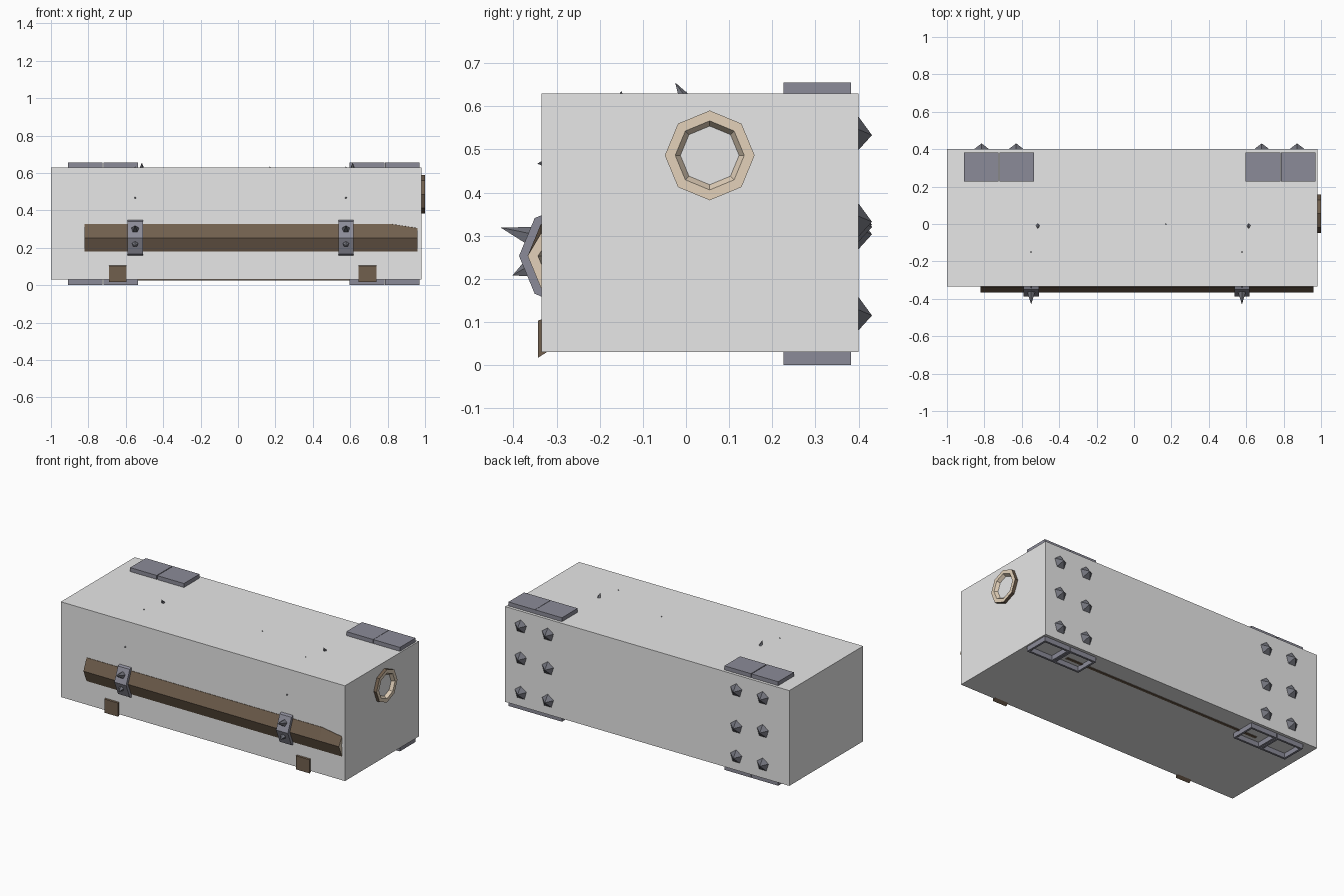
import bpy, bmesh, math
from mathutils import Vector

if "Cube" in bpy.data.objects:
    bpy.data.objects.remove(bpy.data.objects["Cube"])


def material(name, rgb):
    m = bpy.data.materials.new(name)
    m.diffuse_color = (*rgb, 1)
    m.use_nodes = True
    m.node_tree.nodes["Principled BSDF"].inputs["Base Color"].default_value = m.diffuse_color
    return m


GREY = material("pale grey", (0.8, 0.8, 0.8))
STEEL = material("steel", (0.26, 0.26, 0.315))
IRON = material("dark iron", (0.17, 0.175, 0.205))
BARK = material("bark brown", (0.165, 0.115, 0.076))
WOOD = material("cut wood tan", (0.77, 0.64, 0.49))


def finish(name, bm, *mats):
    bmesh.ops.recalc_face_normals(bm, faces=bm.faces)
    me = bpy.data.meshes.new(name)
    bm.to_mesh(me)
    bm.free()
    for m in mats:
        me.materials.append(m)
    ob = bpy.data.objects.new(name, me)
    bpy.context.collection.objects.link(ob)
    return ob


def box(name, x, y, z, mat):
    bm = bmesh.new()
    bmesh.ops.create_cube(bm, size=1)
    for v in bm.verts:
        v.co = [a + (b - a) * (c + 0.5) for (a, b), c in zip((x, y, z), v.co)]
    return finish(name, bm, mat)


def spike(name, base, tip, radius, sides=5):
    base, tip = Vector(base), Vector(tip)
    d = tip - base
    bm = bmesh.new()
    bmesh.ops.create_cone(bm, cap_ends=True, segments=sides, radius1=radius,
                          radius2=0, depth=d.length)
    rot = d.to_track_quat('Z', 'Y')
    for v in bm.verts:
        v.co = rot @ v.co + (base + tip) / 2
    return finish(name, bm, IRON)


def lathe_x(name, sections, y, z, mats, mat_of):
    """Octagonal rings (x, radius) bridged in order along the x axis."""
    bm = bmesh.new()
    rings = []
    for x, r in sections:
        rings.append([bm.verts.new((x, y + r * math.cos(i * math.pi / 4),
                                    z + r * math.sin(i * math.pi / 4)))
                      for i in range(8)])
    for k, (a, b) in enumerate(zip(rings, rings[1:])):
        for i in range(8):
            j = (i + 1) % 8
            bm.faces.new((a[i], a[j], b[j], b[i])).material_index = mat_of[k]
    if len(mats) > 1:
        for ring in (rings[0], rings[-1]):
            bm.faces.new(ring).material_index = 1
    return finish(name, bm, *mats)


def hollow_log(name, x0, x1, y, z, r=0.104):
    sec = [(x0 + 0.05, r * 0.65), (x0, r * 0.77), (x0, r),
           (x1 - 0.14, r), (x1, r), (x1, r * 0.77), (x1 - 0.05, r * 0.65)]
    return lathe_x(name, sec, y, z, (BARK, WOOD), (1, 1, 0, 0, 1, 1))


# Main block
box("main_block", (-1, 0.98), (-0.335, 0.4), (0.03, 0.63), GREY)

# Front log, with its right end sagging at the top
LY, LZ = -0.263, 0.253
log = hollow_log("front_log", -0.82, 0.96, LY, LZ)
for v in log.data.vertices:
    if v.co.x > 0.9 and v.co.z > LZ + 0.04:
        v.co.z -= 0.022

# Log end showing on the right side
lathe_x("side_log_end", [(0.90, 0.104), (1.0, 0.104), (1.0, 0.08), (0.981, 0.068)],
        0.055, 0.486, (BARK, WOOD), (0, 1, 1))
side = bpy.data.objects["side_log_end"]
for p in side.data.polygons:          # the recess floor is the grey block
    if len(p.vertices) == 8:
        p.material_index = 2
side.data.materials.append(GREY)

# Straps round the front log with their spikes
for cx in (-0.55, 0.577):
    lathe_x("log_strap", [(cx - 0.041, 0.1), (cx - 0.041, 0.124),
                          (cx + 0.041, 0.124), (cx + 0.041, 0.1)],
            LY, LZ, (STEEL,), (0, 0, 0))
    spike("strap_spike_upper", (cx, -0.36, 0.297), (cx, -0.43, 0.319), 0.024)
    spike("strap_spike_lower", (cx, -0.365, 0.222), (cx, -0.402, 0.208), 0.022)
    # Small spike tips breaking through the block
    spike("top_spike", (cx + 0.036, 0.0, 0.61), (cx + 0.036, -0.025, 0.655), 0.018)
    spike("top_spike_tip", (cx, -0.15, 0.62), (cx, -0.15, 0.635), 0.01)
    spike("front_spike_tip", (cx, -0.32, 0.467), (cx, -0.345, 0.467), 0.013)

# Wooden feet on the lower front edge
for x0 in (-0.69, 0.645):
    bm = bmesh.new()
    prof = [(-0.325, 0.11), (-0.343, 0.103), (-0.343, 0.017), (-0.318, 0.033)]
    f = bm.faces.new([bm.verts.new((x0, y, z)) for y, z in prof])
    ext = bmesh.ops.extrude_face_region(bm, geom=[f])
    bmesh.ops.translate(bm, vec=(0.095, 0, 0),
                        verts=[v for v in ext["geom"] if isinstance(v, bmesh.types.BMVert)])
    finish("front_foot", bm, BARK)

# Straps at the back: solid plates on top, open frames underneath
Y0, Y1, T = 0.226, 0.382, 0.013
for x0, x1 in ((-0.91, -0.725), (-0.72, -0.535), (0.597, 0.784), (0.786, 0.97)):
    box("top_plate", (x0, x1), (Y0, Y1), (0.62, 0.655), STEEL)
    for xa, xb in ((x0, x0 + T), (x1 - T, x1)):
        box("bottom_frame_side", (xa, xb), (Y0, Y1), (0, 0.04), STEEL)
    for ya, yb in ((Y0, Y0 + T), (Y1 - T, Y1)):
        box("bottom_frame_rail", (x0 + T, x1 - T), (ya, yb), (0, 0.04), STEEL)

# Sliver of log showing under the block
box("bottom_log_sliver", (-0.66, 0.72), (0.265, 0.282), (0.026, 0.04), BARK)

# Rivet spikes on the back
for x, mid in ((-0.815, 0.325), (-0.63, 0.303), (0.683, 0.32), (0.872, 0.332)):
    for z in (0.115, mid, 0.533):
        spike("back_spike", (x, 0.398, z), (x, 0.431, z), 0.045)

# Tiny tip in the middle of the top
spike("top_middle_tip", (0.17, 0, 0.62), (0.17, 0, 0.635), 0.01)
